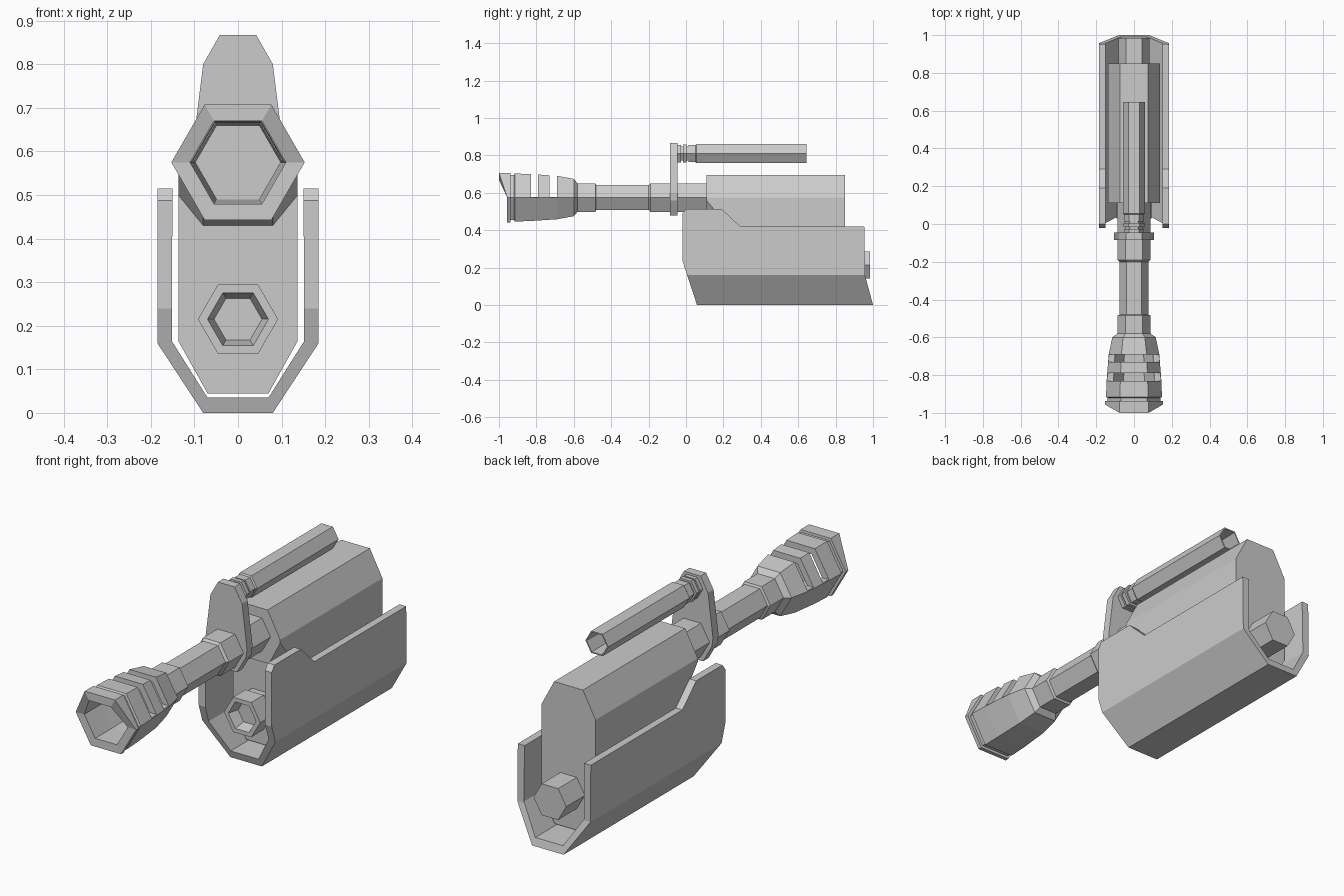
import bpy, bmesh, math

if "Cube" in bpy.data.objects:
    bpy.data.objects.remove(bpy.data.objects["Cube"])


def loft(name, rings):
    """Skin a list of equal-length point rings and cap both ends."""
    bm = bmesh.new()
    vs = [[bm.verts.new(p) for p in r] for r in rings]
    n = len(vs[0])
    for a, b in zip(vs, vs[1:]):
        for i in range(n):
            j = (i + 1) % n
            bm.faces.new((a[i], a[j], b[j], b[i]))
    bm.faces.new(vs[0])
    bm.faces.new(vs[-1])
    bmesh.ops.recalc_face_normals(bm, faces=bm.faces)
    me = bpy.data.meshes.new(name)
    bm.to_mesh(me)
    bm.free()
    ob = bpy.data.objects.new(name, me)
    bpy.context.collection.objects.link(ob)
    return ob


def hexagon(y, r, zc):
    return [(r * math.cos(i * math.pi / 3), y, zc + r * math.sin(i * math.pi / 3)) for i in range(6)]


def hex_lathe(name, path, zc):
    return loft(name, [hexagon(y, r, zc) for y, r in path])


def mirrored(half, y):
    """Half profile (x, z), mirrored over x = 0, placed at y."""
    return [(x, y, z) for x, z in half] + [(-x, y, z) for x, z in reversed(half)]


def boolean(ob, cutter, op):
    m = ob.modifiers.new("cut", 'BOOLEAN')
    m.operation, m.solver, m.object = op, 'EXACT', cutter
    bpy.context.view_layer.objects.active = ob
    bpy.ops.object.modifier_apply(modifier=m.name)
    bpy.data.objects.remove(cutter)


# U-shaped cradle: channel section trimmed to the side outline
channel = [(0.15, 0.6), (0.185, 0.6), (0.185, 0.16), (0.08, 0.0)]
inner = [(0.07, 0.035), (0.152, 0.165), (0.15, 0.6)]
section = channel + [(-x, z) for x, z in reversed(channel)]
section += [(-x, z) for x, z in reversed(inner[:2])] + inner[:2]
cradle = loft("cradle", [[(x, y, z) for x, z in section] for y in (-0.2, 1.2)])
side = [(0.0, 0.515), (0.19, 0.515), (0.29, 0.42), (0.953, 0.42), (0.957, 0.16),
        (1.0, 0.0), (1.01, -0.04), (0.072, -0.04), (-0.02, 0.24), (-0.02, 0.488)]
trim = loft("trim", [[(x, y, z) for y, z in side] for x in (-0.3, 0.3)])
boolean(cradle, trim, 'INTERSECT')

# Main body with an undercut front
top = [(0.073, 0.695), (0.137, 0.575)]
body_rings = [mirrored([(0.073, 0.695), (0.137, 0.575), (0.137, 0.165), (0.07, 0.045)], y)
              for y in (0.16, 0.85)]
loft("body", body_rings)
loft("body_front", [mirrored(top + [(0.137, 0.56), (0.08, 0.45)], 0.11),
                    mirrored(top + [(0.137, 0.5), (0.08, 0.43)], 0.16)])

# Lower tube with a recessed front socket
hex_lathe("lower_tube", [(0.985, 0.083), (0.12, 0.083), (0.12, 0.092), (0.03, 0.092),
                         (0.03, 0.07), (0.08, 0.055)], 0.215)

# Barrel and flared hollow muzzle
barrel = hex_lathe("barrel", [
    (0.13, 0.088), (-0.19, 0.088), (-0.2, 0.077), (-0.48, 0.077), (-0.485, 0.088),
    (-0.58, 0.088), (-0.6, 0.115), (-0.69, 0.134), (-0.83, 0.145), (-0.915, 0.148),
    (-0.92, 0.14), (-0.937, 0.14), (-0.938, 0.153), (-0.956, 0.153), (-0.955, 0.11),
    (-0.83, 0.11), (-0.61, 0.098)], 0.575)
for v in barrel.data.vertices:
    if v.co.y < -0.95 and v.co.z > 0.6:
        v.co.y = -1.0
# Vent slots through the upper half of the muzzle
for y0, y1 in ((-0.83, -0.79), (-0.73, -0.69)):
    slot = loft("slot", [[(x, y0, 0.578), (x, y1, 0.578), (x, y1, 0.8), (x, y0, 0.8)]
                         for x in (-0.3, 0.3)])
    boolean(barrel, slot, 'DIFFERENCE')

# Sight plate clamped round the barrel
plate = [(0.042, 0.867), (0.08, 0.8), (0.105, 0.6), (0.1, 0.56), (0.055, 0.48)]
loft("sight_plate", [mirrored(plate, y) for y in (-0.085, -0.045)])

# Ribbed sight tube, open at the rear
hex_lathe("sight_tube", [
    (-0.05, 0.054), (-0.026, 0.054), (-0.026, 0.044), (-0.016, 0.044), (-0.016, 0.056),
    (0.004, 0.056), (0.004, 0.044), (0.014, 0.044), (0.014, 0.052), (0.05, 0.052),
    (0.056, 0.058), (0.645, 0.058), (0.645, 0.052), (0.5, 0.05)], 0.81)
